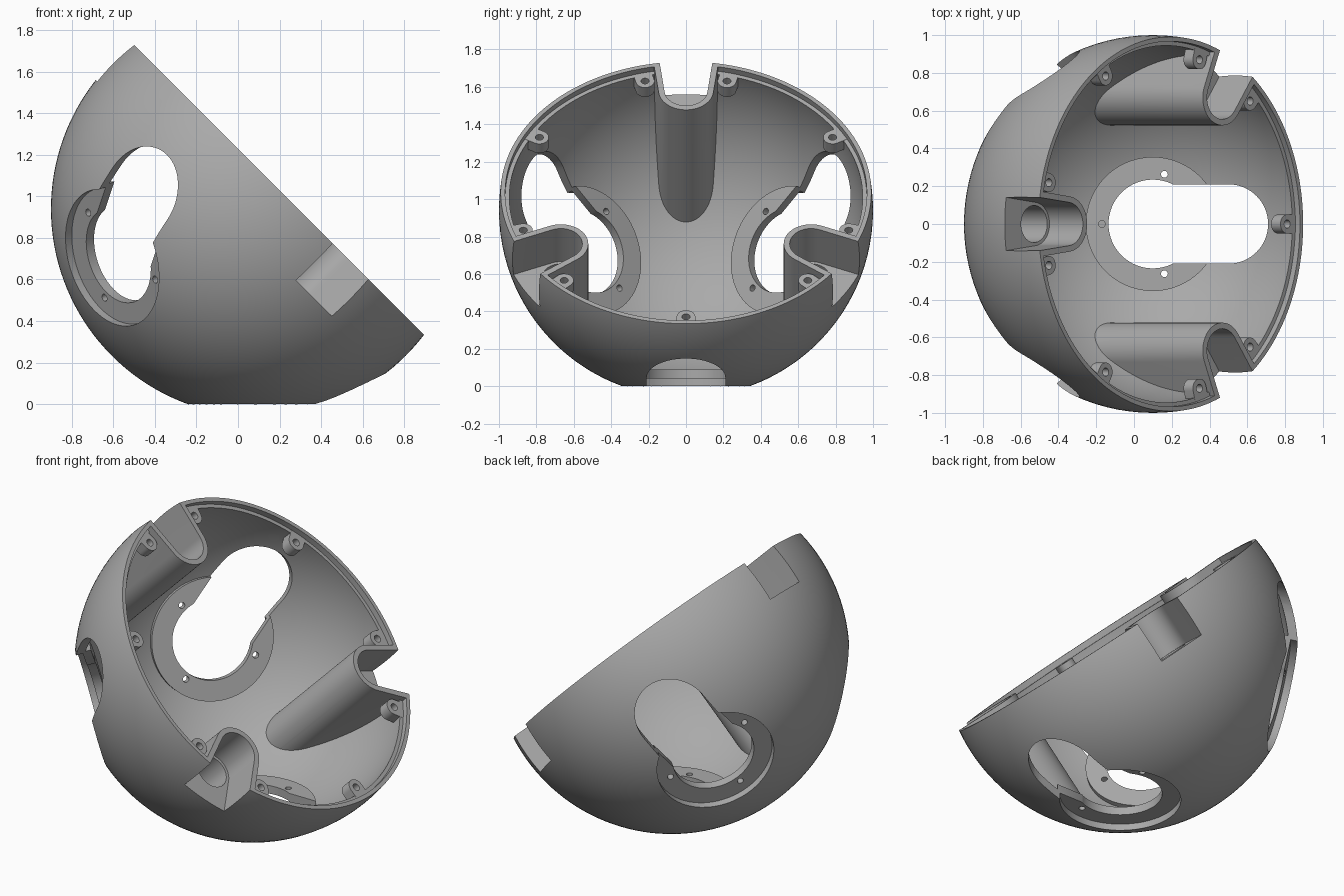
import bpy, bmesh
from math import sin, cos, pi, radians
from mathutils import Matrix

if "Cube" in bpy.data.objects:
    bpy.data.objects.remove(bpy.data.objects["Cube"])

RIM = 0.134          # rim plane height above the sphere centre
LIP = 0.099          # floor of the rim step
TILT = radians(45)


def make_object(name, bm):
    bmesh.ops.recalc_face_normals(bm, faces=bm.faces)
    mesh = bpy.data.meshes.new(name)
    bm.to_mesh(mesh)
    bm.free()
    obj = bpy.data.objects.new(name, mesh)
    bpy.context.collection.objects.link(obj)
    return obj


def sphere(name, radius):
    bm = bmesh.new()
    bmesh.ops.create_uvsphere(bm, u_segments=144, v_segments=72, radius=radius)
    return make_object(name, bm)


def arc(cx, cy, r, start, end, n):
    return [(cx + r * cos(radians(start + (end - start) * i / n)),
             cy + r * sin(radians(start + (end - start) * i / n))) for i in range(n + 1)]


def circle(cx, cy, r, n=48):
    return arc(cx, cy, r, 0, 360, n)[:-1]


def prisms(name, profiles, low, high, frames):
    """Extrude every profile from low to high in every frame."""
    bm = bmesh.new()
    for frame in frames:
        for profile in profiles:
            face = bm.faces.new([bm.verts.new((x, y, low)) for x, y in profile])
            out = bmesh.ops.extrude_face_region(bm, geom=[face])
            top = [v for v in out["geom"] if isinstance(v, bmesh.types.BMVert)]
            bmesh.ops.translate(bm, verts=top, vec=(0, 0, high - low))
            bmesh.ops.transform(bm, matrix=frame,
                                verts=list({v for v in top} | set(face.verts)))
    return make_object(name, bm)


def combine(target, other, operation):
    mod = target.modifiers.new("boolean", "BOOLEAN")
    mod.operation, mod.object, mod.solver = operation, other, "EXACT"
    bpy.context.view_layer.objects.active = target
    bpy.ops.object.modifier_apply(modifier=mod.name)
    bpy.data.objects.remove(other)


def spin(angle):
    return Matrix.Rotation(radians(angle), 4, "Z")


still = [Matrix.Identity(4)]
port_frames = [spin(a) @ Matrix.Rotation(-TILT, 4, "Y") for a in (0, 120, 240)]
notch_frames = [spin(a) for a in (60, 180, 300)]
boss_frames = [spin(k + a) for k in (0, 120, 240) for a in (0, 46, 74)]

# Hollow bowl with a stepped rim
shell = sphere("bowl_shell", 1.0)
combine(shell, prisms("rim_cutter", [circle(0, 0, 2)], RIM, 2, still), "DIFFERENCE")
combine(shell, sphere("cavity", 0.95), "DIFFERENCE")
combine(shell, prisms("lip_cutter", [circle(0, 0, 0.967, 144)], LIP, 1, still), "DIFFERENCE")

# Mounting flanges, recessed from outside
combine(shell, prisms("flange", [circle(0, 0, 0.355, 72)], -0.90, -0.85, port_frames), "UNION")
combine(shell, prisms("recess", [circle(0, 0, 0.34, 72)], -1.2, -0.90, port_frames), "DIFFERENCE")

# Round port, slot towards the rim, and flange screw holes
combine(shell, prisms("port", [circle(0, 0, 0.235, 64)], -1.2, -0.7, port_frames), "DIFFERENCE")
slot = arc(0.4, 0, 0.21, -90, 90, 32) + [(0, 0.21), (0, -0.21)]
combine(shell, prisms("slot", [slot], -1.2, -0.62, port_frames), "DIFFERENCE")
screws = [circle(0.27 * cos(radians(a)), 0.27 * sin(radians(a)), 0.018, 16)
          for a in (77, 180, 283)]
combine(shell, prisms("flange_screws", screws, -1.2, -0.7, port_frames), "DIFFERENCE")

# Screw bosses under the rim
boss = arc(0.905, 0, 0.05, 90, 270, 16) + [(0.97, -0.05), (0.97, 0.05)]
combine(shell, prisms("boss", [boss], 0.03, LIP + 0.001, boss_frames), "UNION")


# Channel columns, clipped to the bowl, with pockets open at the rim
def channel(radius, flare):
    return arc(0.773, 0, radius, 97, 263, 32) + [(1.1, -flare), (1.1, flare)]


columns = prisms("columns", [channel(0.147, 0.188)], -1, RIM, notch_frames)
combine(columns, sphere("clip", 0.985), "INTERSECT")
combine(shell, columns, "UNION")
combine(shell, prisms("pocket", [channel(0.115, 0.155)], -0.116, 1, notch_frames), "DIFFERENCE")
combine(shell, prisms("pocket_bore", [circle(0.773, 0, 0.098)], -0.35, 0, notch_frames), "DIFFERENCE")
combine(shell, prisms("boss_screws", [circle(0.905, 0, 0.022, 16)], 0.05, 0.3, boss_frames), "DIFFERENCE")

# Tilt the bowl so one port faces the floor
shell.data.transform(Matrix.Translation((0.1, 0, 0.94)) @ Matrix.Rotation(TILT, 4, "Y"))

# One grey plastic
grey = bpy.data.materials.new("grey_plastic")
grey.use_nodes = True
colour = (0.4, 0.4, 0.4, 1)
grey.diffuse_color = colour
grey.node_tree.nodes["Principled BSDF"].inputs["Base Color"].default_value = colour
shell.data.materials.clear()
shell.data.materials.append(grey)
for poly in shell.data.polygons:
    poly.material_index = 0

bpy.ops.object.select_all(action="DESELECT")
shell.select_set(True)
bpy.context.view_layer.objects.active = shell
bpy.ops.object.shade_smooth_by_angle(angle=radians(30))
